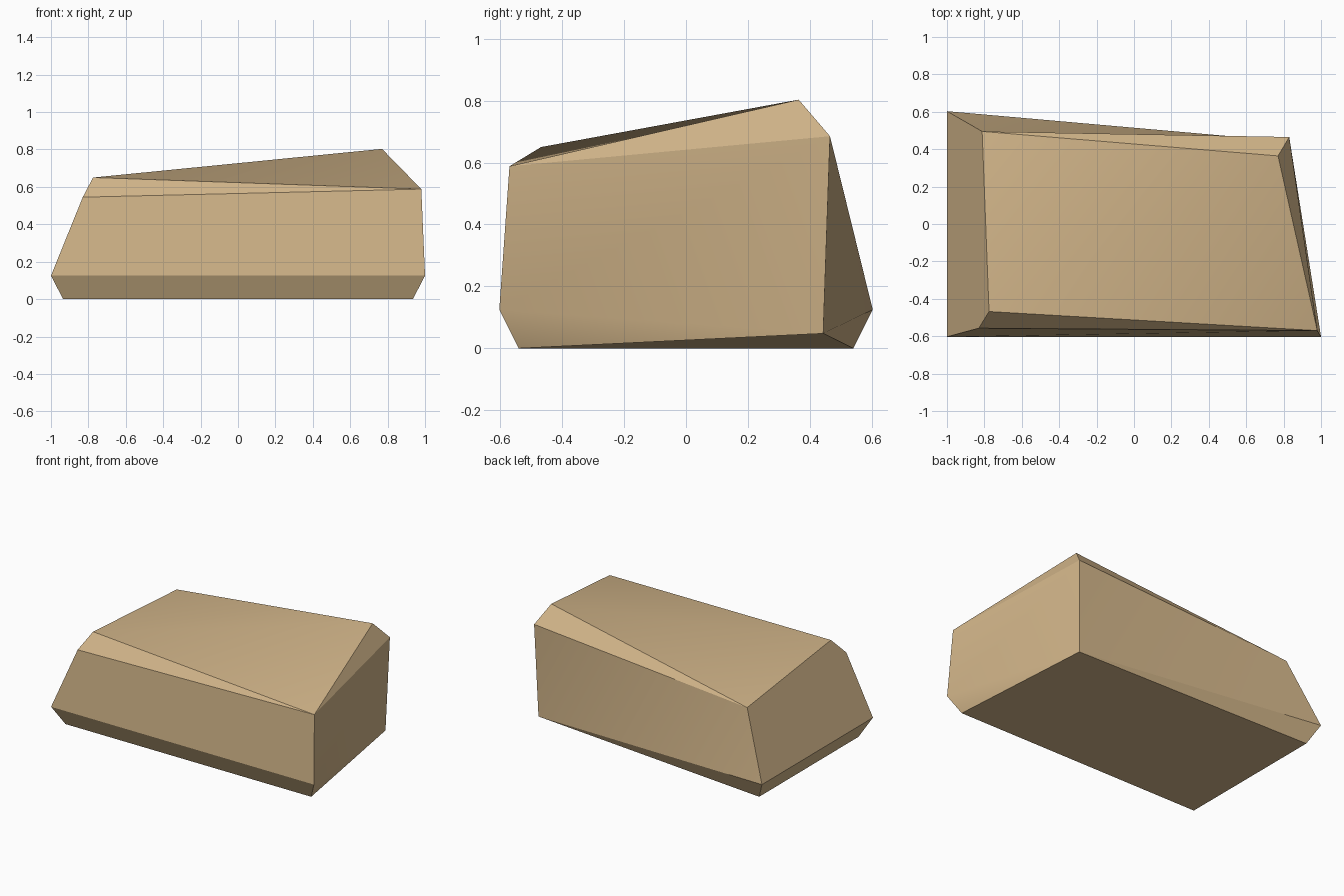
import bpy, bmesh, math

if "Cube" in bpy.data.objects:
    bpy.data.objects.remove(bpy.data.objects["Cube"])

# Corners of the chipped boulder, ring by ring
corners = {
    # foot
    "foot_fl": (-0.935, -0.54, 0), "foot_fr": (0.935, -0.54, 0), "foot_bl": (-0.935, 0.54, 0),
    # widest ring
    "rim_fl": (-1, -0.603, 0.125), "rim_fr": (1, -0.603, 0.125), "rim_bl": (-1, 0.603, 0.125),
    "low_br": (0.812, 0.443, 0.048),
    # shoulder
    "sh_fl": (-0.83, -0.557, 0.545), "sh_fr": (0.98, -0.57, 0.588),
    "sh_br": (0.83, 0.465, 0.685), "sh_bl": (-0.812, 0.495, 0.563),
    # crown
    "top_fl": (-0.775, -0.468, 0.65), "top_br": (0.77, 0.364, 0.803),
}

facets = [
    "foot_fl foot_bl low_br foot_fr",             # underside
    "foot_fl foot_fr rim_fr rim_fl",              # lower chamfers
    "foot_fl rim_fl rim_bl foot_bl",
    "foot_fr low_br rim_fr",
    "foot_bl rim_bl low_br",
    "rim_fl rim_fr sh_fr sh_fl",                  # walls
    "rim_fr low_br sh_br sh_fr",
    "rim_bl sh_bl low_br",
    "sh_bl sh_br low_br",
    "rim_fl sh_fl top_fl sh_bl rim_bl",
    "sh_fl sh_fr top_fl",                         # upper chips
    "sh_bl top_br sh_br",
    "sh_fr sh_br top_br",
    "top_fl sh_fr top_br",                        # sloped top
    "top_fl top_br sh_bl",
]

bm = bmesh.new()
v = {name: bm.verts.new(co) for name, co in corners.items()}
for f in facets:
    bm.faces.new([v[n] for n in f.split()])
bmesh.ops.recalc_face_normals(bm, faces=bm.faces[:])
mesh = bpy.data.meshes.new("boulder")
bm.to_mesh(mesh)
bm.free()

# Sandstone colour
stone = bpy.data.materials.new("sandstone")
stone.diffuse_color = (0.64, 0.46, 0.25, 1)
stone.use_nodes = True
stone.node_tree.nodes["Principled BSDF"].inputs["Base Color"].default_value = stone.diffuse_color
mesh.materials.append(stone)

boulder = bpy.data.objects.new("boulder", mesh)
bpy.context.collection.objects.link(boulder)
bpy.context.view_layer.objects.active = boulder
boulder.select_set(True)
bpy.ops.object.shade_smooth_by_angle(angle=math.radians(30))
